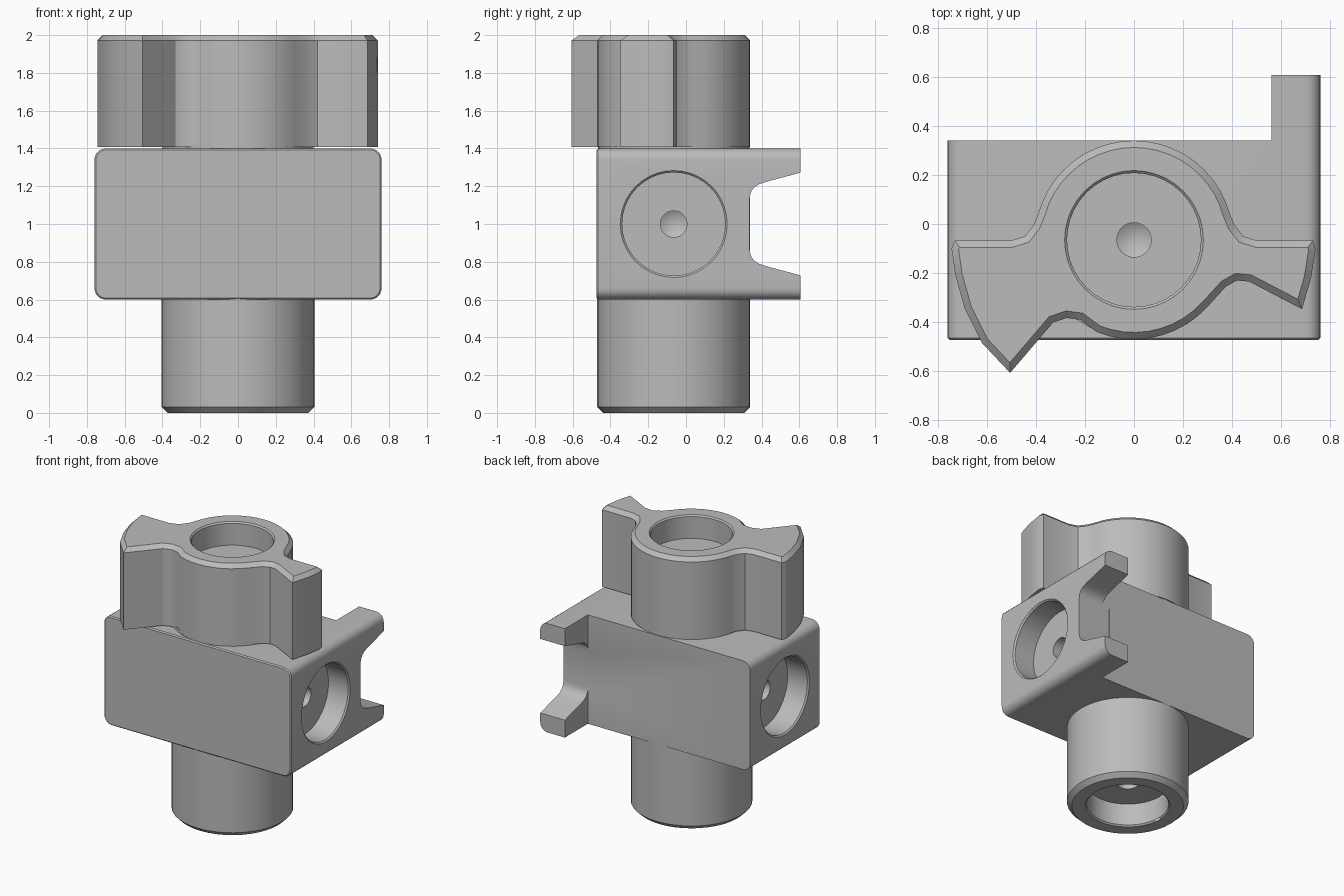
import bpy, bmesh
from math import pi, sin, cos, radians
from mathutils import Matrix, Vector

if "Cube" in bpy.data.objects:
    bpy.data.objects.remove(bpy.data.objects["Cube"])

AXIS_Y = -0.065
GREY = (0.5, 0.5, 0.5, 1)
mat = bpy.data.materials.new("plain grey")
mat.use_nodes = True
mat.diffuse_color = GREY
mat.node_tree.nodes["Principled BSDF"].inputs["Base Color"].default_value = GREY


def finish(name, bm):
    bmesh.ops.recalc_face_normals(bm, faces=bm.faces)
    mesh = bpy.data.meshes.new(name)
    bm.to_mesh(mesh)
    bm.free()
    mesh.materials.append(mat)
    obj = bpy.data.objects.new(name, mesh)
    bpy.context.collection.objects.link(obj)
    return obj


def activate(obj):
    bpy.ops.object.select_all(action='DESELECT')
    obj.select_set(True)
    bpy.context.view_layer.objects.active = obj


def prism(name, outline, place, start, end, chamfer_end=None, chamfer=0.0):
    """Extrude a 2D outline; place(u, v, t) maps it into space."""
    bm = bmesh.new()
    rings = [[bm.verts.new(place(u, v, t)) for u, v in outline] for t in (start, end)]
    a, b = rings
    n = len(outline)
    bm.faces.new(a)
    bm.faces.new(b)
    for i in range(n):
        bm.faces.new((a[i], a[(i + 1) % n], b[(i + 1) % n], b[i]))
    if chamfer:
        bmesh.ops.recalc_face_normals(bm, faces=bm.faces)
        ring = rings[chamfer_end]
        edges = [bm.edges.get((ring[i], ring[(i + 1) % n])) for i in range(n)]
        bmesh.ops.bevel(bm, geom=edges, offset=chamfer, segments=1,
                        affect='EDGES', clamp_overlap=False)
    return finish(name, bm)


def lathe(name, profile, matrix, steps=40):
    """Spin an (r, z) profile round the z axis, then move it."""
    bm = bmesh.new()
    verts = [bm.verts.new((r, 0, z)) for r, z in profile]
    edges = [bm.edges.new(pair) for pair in zip(verts, verts[1:])]
    bmesh.ops.spin(bm, geom=verts + edges, cent=(0, 0, 0), axis=(0, 0, 1),
                   angle=2 * pi, steps=steps)
    bmesh.ops.remove_doubles(bm, verts=bm.verts, dist=1e-4)
    bmesh.ops.transform(bm, matrix=matrix, verts=bm.verts)
    return finish(name, bm)


def cut(obj, cutter):
    mod = obj.modifiers.new("cut", 'BOOLEAN')
    mod.operation, mod.solver, mod.object = 'DIFFERENCE', 'EXACT', cutter
    activate(obj)
    bpy.ops.object.modifier_apply(modifier=mod.name)
    bpy.data.objects.remove(cutter)


def arc(cx, cy, r, a0, a1, n):
    return [(cx + r * cos(radians(a0 + (a1 - a0) * i / n)),
             cy + r * sin(radians(a0 + (a1 - a0) * i / n))) for i in range(n + 1)]


def bore(obj, x, z, direction):
    """Round pocket with a drilled centre hole, opening along direction."""
    turn = Vector(direction).to_track_quat('Z', 'Y').to_matrix().to_4x4()
    profile = [(0, -0.31), (0.07, -0.27), (0.07, -0.17), (0.273, -0.17),
               (0.273, -0.01), (0.283, 0), (0.283, 0.05), (0, 0.05)]
    cut(obj, lathe("bore_cutter", profile, Matrix.Translation((x, AXIS_Y, z)) @ turn))


# Block with rounded long edges, reaching back far enough for the ear
r = 0.06
block_outline = []
for sx, sz, a in ((1, 1, 0), (-1, 1, 90), (-1, -1, 180), (1, -1, 270)):
    block_outline += arc(sx * (0.76 - r), 1 + sz * (0.4 - r), r, a, a + 90, 6)
body = prism("body_block", block_outline, lambda u, v, t: (u, t, v),
             -0.473, 0.607, 0, 0.008)

# Remove the back so that only the ear on the left side remains
cut(body, prism("back_cutter", [(-1, 0.34), (0.56, 0.34), (0.56, 1), (-1, 1)],
                lambda u, v, t: (u, v, t), 0.3, 1.7))

# Flared mouth that splits the ear into two prongs
upper = [(0.7, 1.297), (0.42, 1.222), (0.385, 1.21), (0.36, 1.193),
         (0.343, 1.168), (0.337, 1.135)]
mouth = upper + [(y, 2 - z) for y, z in reversed(upper)]
cut(body, prism("mouth_cutter", mouth, lambda u, v, t: (t, u, v), 0.5, 0.9))
for side in (1, -1):
    bore(body, side * 0.76, 1, (side, 0, 0))

# Lower stem and the short neck under the knob
on_axis = Matrix.Translation((0, AXIS_Y, 0))
stem = lathe("lower_stem", [(0, 0), (0.373, 0), (0.405, 0.032), (0.405, 0.61), (0, 0.61)], on_axis)
bore(stem, 0, 0, (0, 0, -1))
neck = lathe("knob_neck", [(0, 1.39), (0.4, 1.39), (0.4, 1.42), (0, 1.42)], on_axis)

# Winged knob: round hub, straight back edges, one long and one short wing
hub_back = arc(0, AXIS_Y, 0.405, 15, 165, 20)
left_back = [(0.74, -0.105), (0.73, -0.067), (0.5, -0.067), (0.445, -0.05), (0.41, -0.005)]
right_back = [(-x, y) for x, y in reversed(left_back[1:])] + [(-0.744, -0.1)]
long_wing = [(-0.728, -0.21), (-0.69, -0.345), (-0.62, -0.485), (-0.505, -0.607),
             (-0.33, -0.402), (-0.275, -0.383), (-0.22, -0.39)]
hub_front = arc(0, AXIS_Y, 0.405, 248, 318, 9)
short_wing = [(0.375, -0.255), (0.42, -0.23), (0.47, -0.235), (0.685, -0.347), (0.722, -0.22)]
knob = prism("winged_knob", hub_back + right_back + long_wing + hub_front
             + short_wing + left_back, lambda u, v, t: (u, v, t), 1.407, 2, 1, 0.028)
bore(knob, 0, 2, (0, 0, 1))

# Smooth rounds, keep corners crisp
for obj in (body, stem, neck, knob):
    activate(obj)
    bpy.ops.object.shade_smooth_by_angle(angle=radians(30))
